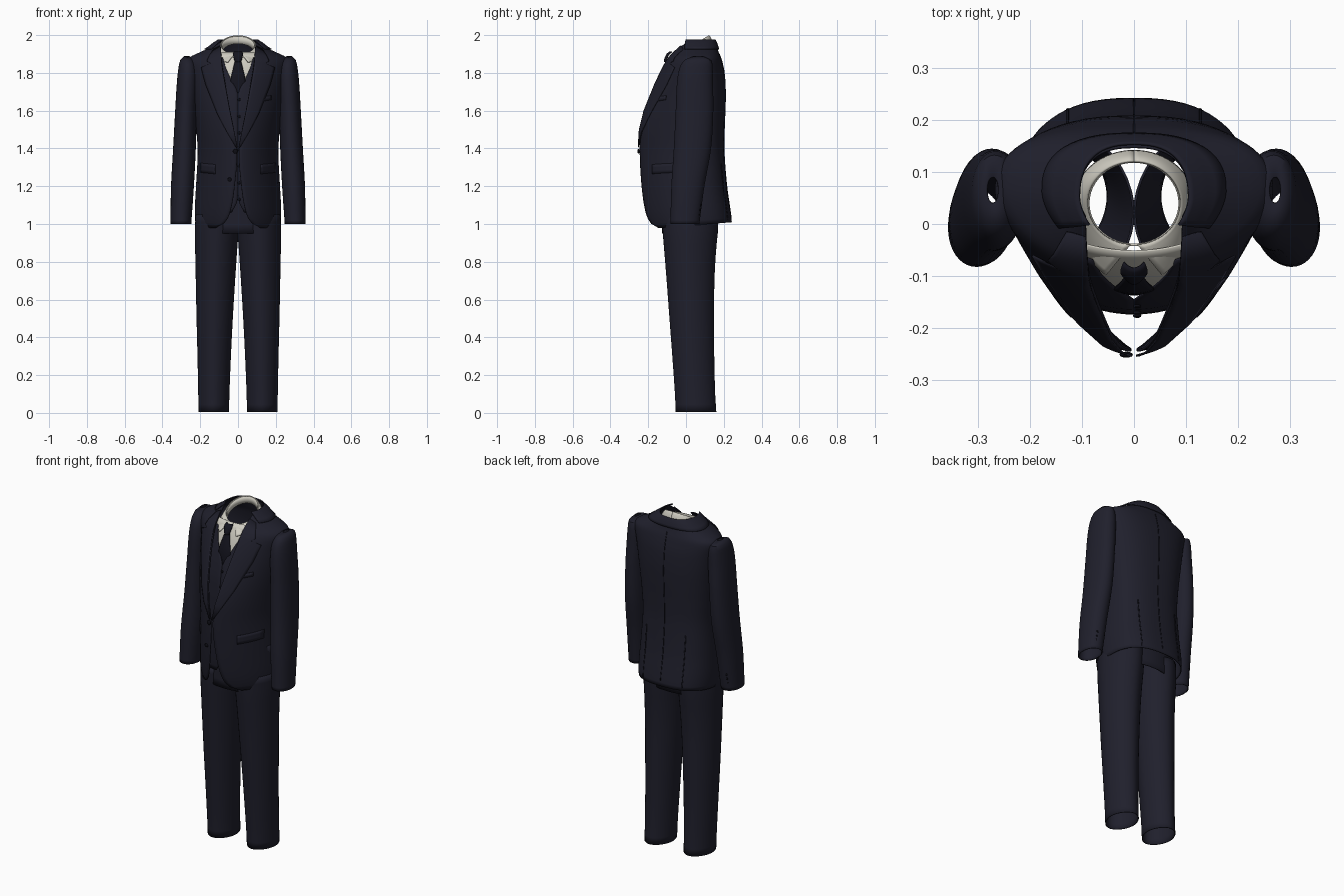
import bpy, bmesh
from math import sin, cos, pi, asin, radians

if "Cube" in bpy.data.objects:
    bpy.data.objects.remove(bpy.data.objects["Cube"], do_unlink=True)


def material(name, rgb):
    m = bpy.data.materials.new(name)
    m.use_nodes = True
    m.diffuse_color = (*rgb, 1)
    m.node_tree.nodes["Principled BSDF"].inputs["Base Color"].default_value = (*rgb, 1)
    m.node_tree.nodes["Principled BSDF"].inputs["Roughness"].default_value = 0.8
    return m


navy = material("navy wool", (0.014, 0.014, 0.025))
dark = material("dark silk", (0.007, 0.007, 0.013))
black = material("black button", (0.004, 0.004, 0.007))
white = material("shirt white", (0.62, 0.60, 0.53))


def table(rows, z):
    """Smoothly interpolated row of values at height z."""
    if z <= rows[0][0]:
        return rows[0][1:]
    for i in range(len(rows) - 1):
        a, b = rows[i], rows[i + 1]
        if z <= b[0]:
            p, q = rows[max(i - 1, 0)], rows[min(i + 2, len(rows) - 1)]
            h, t = b[0] - a[0], (z - a[0]) / (b[0] - a[0])
            out = []
            for k in range(1, len(a)):
                m0 = (b[k] - p[k]) / (b[0] - p[0]) * h
                m1 = (q[k] - a[k]) / (q[0] - a[0]) * h
                out.append(a[k] * (2*t**3 - 3*t*t + 1) + m0 * (t**3 - 2*t*t + t)
                           + b[k] * (3*t*t - 2*t**3) + m1 * (t**3 - t*t))
            return out
    return rows[-1][1:]


def steps(a, b, n):
    return [a + (b - a) * i / n for i in range(n + 1)]


def sheet(name, rows, mat, closed=False, thick=0.005):
    """Skin rows of points into a thin smooth cloth sheet."""
    bm = bmesh.new()
    grid = [[bm.verts.new(p) for p in row] for row in rows]
    n = len(rows[0])
    for r, s in zip(grid, grid[1:]):
        for j in range(n if closed else n - 1):
            k = (j + 1) % n
            bm.faces.new((r[j], r[k], s[k], s[j]))
    bmesh.ops.recalc_face_normals(bm, faces=bm.faces)
    me = bpy.data.meshes.new(name)
    bm.to_mesh(me)
    bm.free()
    ob = bpy.data.objects.new(name, me)
    bpy.context.collection.objects.link(ob)
    me.materials.append(mat)
    sol = ob.modifiers.new("cloth", "SOLIDIFY")
    sol.thickness, sol.offset = thick, 0
    bpy.ops.object.select_all(action="DESELECT")
    ob.select_set(True)
    bpy.context.view_layer.objects.active = ob
    bpy.ops.object.shade_smooth_by_angle(angle=radians(40))
    return ob


def strip(name, inner, outer, depth, mat, side=1, n=8, thick=0.004):
    """Plate between two (x, z) edges, laid on the surface y = depth(x, z)."""
    rows = []
    for (x0, z0), (x1, z1) in zip(inner, outer):
        pts = [(x0 + (x1 - x0) * t, z0 + (z1 - z0) * t) for t in steps(0, 1, n)]
        rows.append([(side * x, depth(x, z), z) for x, z in pts])
    return sheet(name, rows, mat, thick=thick)


# Jacket body: height, half width, front, back, middle depth, front opening
BODY = [(0.99, .222, -.195, .24, .04, .12), (1.02, .225, -.208, .238, .04, .07),
        (1.08, .226, -.222, .23, .04, .04), (1.2, .22, -.235, .213, .04, .018),
        (1.38, .211, -.243, .199, .04, .005), (1.5, .219, -.241, .2, .04, .022),
        (1.6, .23, -.222, .204, .04, .042), (1.7, .242, -.187, .206, .045, .06),
        (1.8, .255, -.145, .2, .055, .077), (1.85, .265, -.118, .19, .062, .085),
        (1.88, .255, -.1, .182, .068, .088), (1.905, .205, -.085, .172, .068, .09),
        (1.93, .152, -.07, .163, .06, .092), (1.965, .105, -.05, .148, .05, .094)]
FRONT, BACK = 1.7, 2.5


def body(theta, z):
    w, yf, yb, cy, g = table(BODY, z)
    c, s = cos(theta), max(sin(theta), 0)
    if c >= 0:
        return w * s ** (2 / FRONT), cy + (yf - cy) * c ** (2 / FRONT)
    return w * s ** (2 / BACK), cy + (yb - cy) * (-c) ** (2 / BACK)


def front(x, z, lift=0.006):
    w, yf, yb, cy, g = table(BODY, z)
    u = min(abs(x) / w, .97)
    return cy + (yf - cy) * (1 - u ** FRONT) ** (1 / FRONT) - lift


def back(x, z, lift=0.003):
    w, yf, yb, cy, g = table(BODY, z)
    return cy + (yb - cy) * (1 - min(abs(x) / w, .97) ** BACK) ** (1 / BACK) + lift


def hem(y, z):
    return z + .08 * y * max(0, 1 - (z - .99) / .2)


rows = []
for z in steps(.99, 1.84, 34) + steps(1.85, 1.965, 12):
    w, yf, yb, cy, g = table(BODY, z)
    half = [body(t, z) for t in steps(asin((g / w) ** (FRONT / 2)), pi, 28)]
    ring = half + [(-x, y) for x, y in half[-2::-1]]
    rows.append([(x, y, hem(y, z)) for x, y in ring])
sheet("jacket_body", rows, navy)

# Jacket collar, folded over the back of the neck
rows = []
for k in steps(0, 1, 5):
    half = []
    for t in steps(1.0, pi, 20):
        z = 1.968 - .05 * k
        x, y = body(t, z)
        half.append((x, y + .006 * (-cos(t)), z + .007 + .006 * sin(pi * k)))
    rows.append(half + [(-x, y, z) for x, y, z in half[-2::-1]])
sheet("jacket_collar", rows, navy)

# Sleeves and trouser legs: height, inner x, outer x, front, back
SLEEVE = [(1.0, .25, .355, -.08, .068), (1.2, .236, .352, -.075, .095),
          (1.4, .226, .341, -.062, .13), (1.6, .22, .33, -.052, .142),
          (1.75, .213, .321, -.045, .14), (1.83, .218, .312, -.03, .138),
          (1.87, .235, .302, -.002, .128), (1.887, .26, .283, .04, .09)]
LEG = [(0.005, .05, .207, -.052, .158), (0.1, .048, .208, -.056, .152),
       (0.3, .04, .212, -.07, .147), (0.5, .03, .217, -.085, .146),
       (0.7, .018, .221, -.1, .148), (0.85, .008, .224, -.112, .156),
       (0.95, .001, .226, -.12, .165), (1.05, .001, .222, -.125, .17)]


def power(v, n):
    return (1 if v >= 0 else -1) * abs(v) ** (2 / n)


def tube(name, rows, side, n, count):
    rings = []
    for z in steps(rows[0][0], rows[-1][0], count):
        a, b, f, k = table(rows, z)
        rings.append([(side * ((a + b) / 2 + (b - a) / 2 * power(sin(t), n)),
                       (f + k) / 2 - (k - f) / 2 * power(cos(t), n), z)
                      for t in steps(0, 2 * pi, 40)[:-1]])
    return sheet(name, rings, navy, closed=True)


def button(name, x, y, z, r=.009):
    bpy.ops.mesh.primitive_uv_sphere_add(segments=12, ring_count=8, radius=r, location=(x, y, z))
    ob = bpy.context.object
    ob.name = name
    ob.scale.y = .45
    ob.data.materials.append(black)
    bpy.ops.object.shade_smooth()


# Lapel edges: inner edge follows the opening, outer edge has the notch
lapel_in = [(.093, 1.945), (.089, 1.9), (.087, 1.87), (.086, 1.855), (.082, 1.82),
            (.068, 1.74), (.043, 1.6), (.022, 1.5), (.004, 1.41)]
lapel_out = [(.13, 1.925), (.155, 1.885), (.165, 1.862), (.145, 1.85), (.195, 1.828),
             (.172, 1.74), (.108, 1.58), (.06, 1.49), (.01, 1.405)]

for side, label in ((1, "left"), (-1, "right")):
    tube(label + "_sleeve", SLEEVE, side, 2.1, 44)
    tube(label + "_trouser_leg", LEG, side, 1.85, 26)
    strip(label + "_lapel", lapel_in, lapel_out, lambda x, z: front(x, z, .01), navy, side)
    strip(label + "_pocket_flap", [(.12, z) for z in steps(1.265, 1.315, 3)],
          [(.2, z + .008) for z in steps(1.265, 1.315, 3)], front, navy, side)
    # Back vent seams
    strip(label + "_vent", [(.125, z) for z in steps(1.02, 1.32, 10)],
          [(.13, z) for z in steps(1.02, 1.32, 10)], back, dark, side, n=1)
    for i in range(3):
        button(label + "_cuff_button", side * .32, .07 + .004 * i, 1.05 + .025 * i, .007)

strip("breast_pocket", [(.1, z) for z in steps(1.645, 1.668, 2)],
      [(.175, z + .012) for z in steps(1.645, 1.668, 2)], front, navy)
strip("back_seam", [(-.002, z) for z in steps(1.04, 1.9, 20)],
      [(.002, z) for z in steps(1.04, 1.9, 20)], back, dark, n=1)
button("upper_jacket_button", -.015, front(0, 1.385, .008), 1.385, .013)
button("lower_jacket_button", -.045, front(.045, 1.235, .006), 1.235, .011)

# Trouser waist
waist = []
for z in steps(.95, 1.22, 6):
    waist.append([(.22 * sin(t), .022 - .146 * cos(t), z) for t in steps(0, 2 * pi, 40)[:-1]])
sheet("trouser_waist", waist, navy, closed=True)

# Waistcoat: height, depth, inner edge of the neckline
VEST = [(1.06, -.155, .035), (1.12, -.163, .004), (1.4, -.172, 0), (1.6, -.163, 0),
        (1.69, -.146, 0), (1.76, -.126, .034), (1.82, -.106, .062), (1.88, -.082, .08)]


def vest(x, z):
    return table(VEST, z)[0] + 2 * x * x


heights = steps(1.06, 1.88, 30)
for side, label in ((1, "left"), (-1, "right")):
    strip(label + "_waistcoat", [(max(table(VEST, z)[1], 0), z) for z in heights],
          [(.125, z) for z in heights], vest, navy, side)
for i in range(7):
    z = 1.13 + .088 * i
    button("waistcoat_button", .006, vest(0, z) - .005, z, .008)

# Shirt front
BIB = [(1.66, -.125), (1.75, -.113), (1.84, -.088), (1.9, -.058), (1.93, -.04)]
heights = steps(1.66, 1.91, 10)
strip("shirt_front", [(-.1, z) for z in heights], [(.1, z) for z in heights],
      lambda x, z: table(BIB, z)[0] + 1.5 * x * x, white, n=16)

# Shirt collar: leaning band folding out to two pointed leaves
rows = []
for k in steps(0, 1, 8):
    half = []
    for u in steps(0, 1, 28):
        t, b = .08 + (pi - .08) * u, .48 + (pi - .48) * u
        top = (.09 * sin(t), .04 - .08 * cos(t), 1.947 - .05 * cos(t))
        low = (.115 * sin(b), .04 - (.155 if b < pi / 2 else .1) * cos(b), 1.903 - .054 * cos(b))
        p = [i + (j - i) * k for i, j in zip(top, low)]
        p[2] += .008 * sin(pi * k)
        half.append(tuple(p))
    rows.append(half + [(-x, y, z) for x, y, z in half[::-1]][1:])
# Leave the throat open between the leaves
for label, part in (("left", slice(0, 29)), ("right", slice(28, 57))):
    sheet(label + "_shirt_collar", [r[part] for r in rows], white)
sheet("collar_band", [[(.088 * sin(t), .04 - .08 * cos(t), 1.944 - .05 * cos(t) - d)
                       for t in steps(0, 2 * pi, 48)[:-1]] for d in (0, .02, .04)],
      white, closed=True)

# Tie: height, half width, depth
KNOT = [(1.858, .014, -.115), (1.875, .02, -.112), (1.9, .025, -.1), (1.912, .02, -.085)]
BLADE = [(1.67, .03, -.135), (1.76, .038, -.132), (1.81, .028, -.122), (1.868, .013, -.104)]
for name, rows, bulge in (("tie_knot", KNOT, .012), ("tie_blade", BLADE, .008)):
    pts = []
    for z in steps(rows[0][0], rows[-1][0], 10):
        w, y = table(rows, z)
        pts.append([(w * s, y + bulge * s * s, z) for s in steps(-1, 1, 8)])
    sheet(name, pts, dark)
